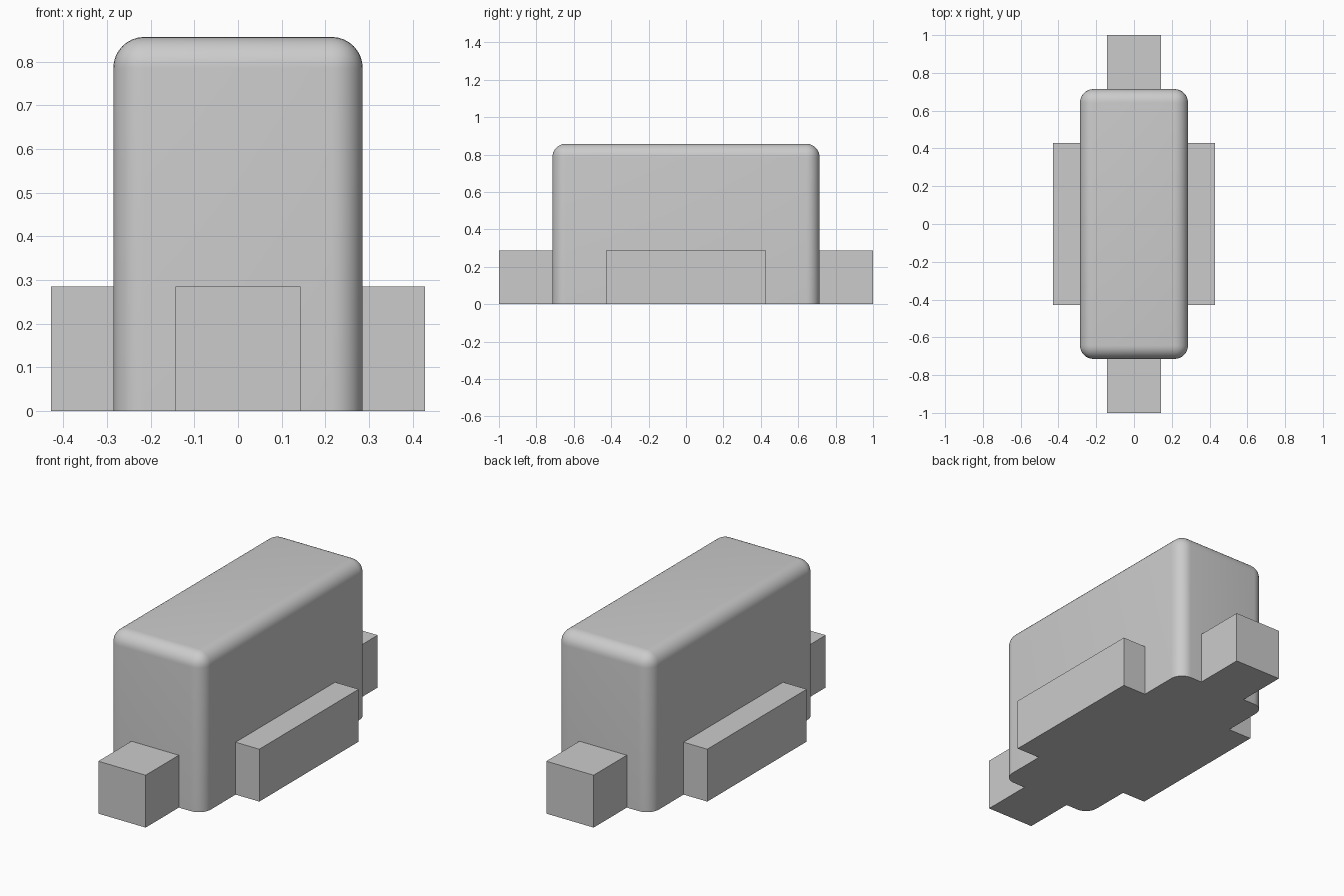
import bpy
import bmesh
import math
from mathutils import Vector

cube = bpy.data.objects.get("Cube")
if cube:
    bpy.data.objects.remove(cube, do_unlink=True)

U = 1 / 7  # design module: every main dimension is a multiple of it

grey = bpy.data.materials.new("plain grey")
grey.use_nodes = True
colour = (0.6, 0.6, 0.6, 1)
grey.diffuse_color = colour
grey.node_tree.nodes["Principled BSDF"].inputs["Base Color"].default_value = colour


def block(name, low, high, radius=0):
    """Box between two corners (in modules), rounded on all but its bottom edges."""
    low, high = Vector(low) * U, Vector(high) * U
    size, centre = high - low, (low + high) / 2
    bm = bmesh.new()
    bmesh.ops.create_cube(bm, size=1)
    for v in bm.verts:
        v.co = Vector(a * b for a, b in zip(v.co, size)) + centre
    if radius:
        edges = [e for e in bm.edges if max(v.co.z for v in e.verts) > low.z + 0.001]
        bmesh.ops.bevel(bm, geom=edges, offset=radius, segments=8,
                        profile=0.5, affect='EDGES', clamp_overlap=True)
    bm.normal_update()
    mesh = bpy.data.meshes.new(name)
    bm.to_mesh(mesh)
    bm.free()
    mesh.materials.append(grey)
    obj = bpy.data.objects.new(name, mesh)
    bpy.context.collection.objects.link(obj)
    return obj


# Rounded main body
body = block("body", (-2, -5, 0), (2, 5, 6), radius=U / 2)
bpy.ops.object.select_all(action='DESELECT')
body.select_set(True)
bpy.context.view_layer.objects.active = body
bpy.ops.object.shade_smooth_by_angle(angle=math.radians(30))

# Long side ledges
block("left_ledge", (2, -3, 0), (3, 3, 2))
block("right_ledge", (-3, -3, 0), (-2, 3, 2))

# Square end blocks
block("front_block", (-1, -7, 0), (1, -5, 2))
block("back_block", (-1, 5, 0), (1, 7, 2))
